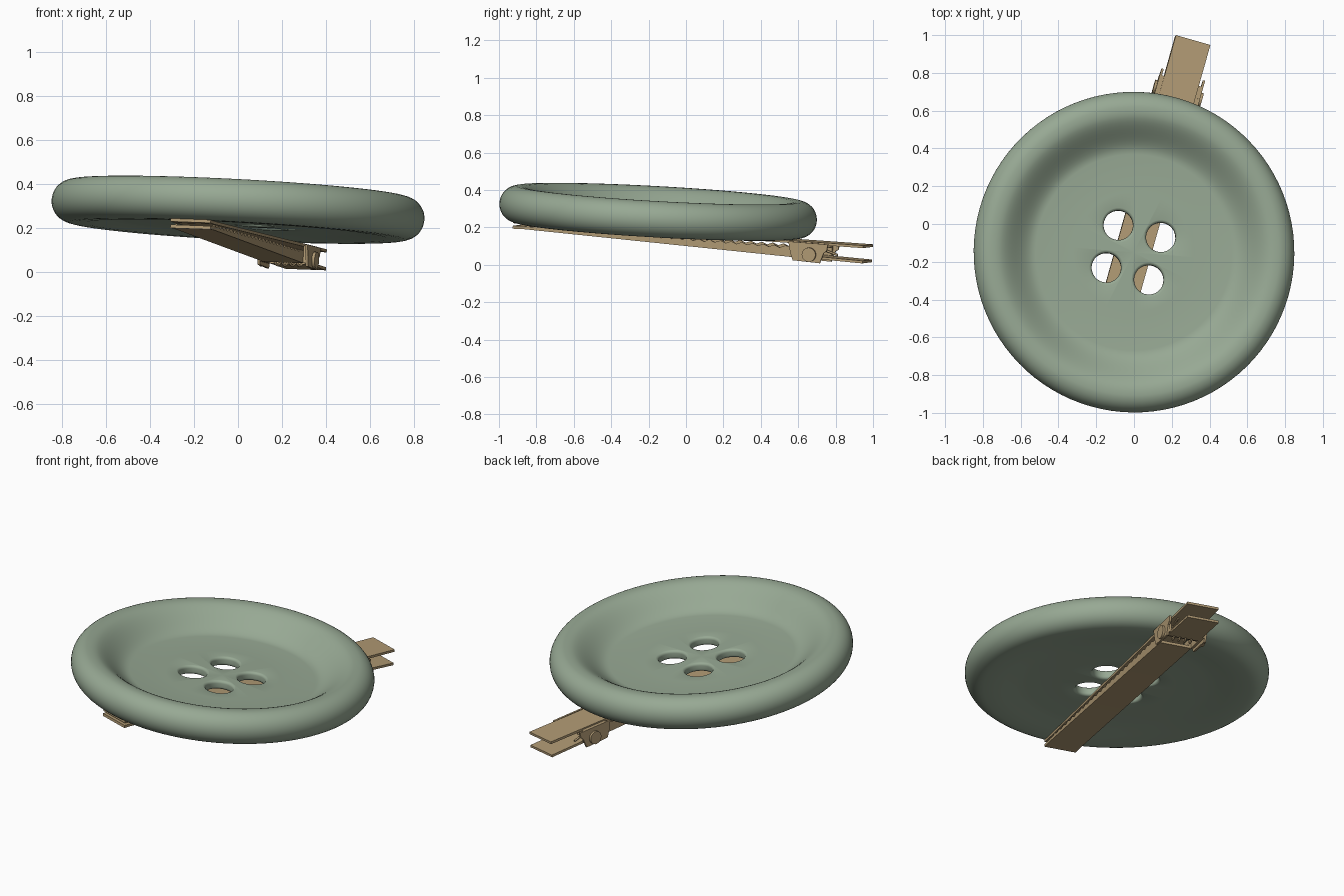
import bpy, bmesh, math
from mathutils import Matrix, Vector

if "Cube" in bpy.data.objects:
    bpy.data.objects.remove(bpy.data.objects["Cube"])

# tilted local frame: u across the clip, v along the clip, n out of the button
n = Vector((0.053, 0.056, 1)).normalized()
a = math.radians(15.9)
v = Vector((math.sin(a), math.cos(a), 0))
v = (v - n * v.dot(n)).normalized()
u = v.cross(n)
FRAME = Matrix.Translation((0, -0.149, 0.283)) @ Matrix((u, v, n)).transposed().to_4x4()


def material(name, color):
    m = bpy.data.materials.new(name)
    m.diffuse_color = (*color, 1)
    m.use_nodes = True
    m.node_tree.nodes["Principled BSDF"].inputs["Base Color"].default_value = m.diffuse_color
    return m


GREEN = material("sage green", (0.31, 0.395, 0.295))
TAN = material("tan metal", (0.44, 0.325, 0.175))


def finish(name, bm, mat):
    bmesh.ops.recalc_face_normals(bm, faces=bm.faces)
    me = bpy.data.meshes.new(name)
    bm.to_mesh(me)
    bm.free()
    ob = bpy.data.objects.new(name, me)
    bpy.context.collection.objects.link(ob)
    me.materials.append(mat)
    ob.matrix_world = FRAME
    smooth(ob)
    return ob


def smooth(ob):
    ob.data.polygons.foreach_set("use_smooth", [True] * len(ob.data.polygons))
    ob.data.set_sharp_from_angle(angle=math.radians(35))


def lathe(bm, profile, steps, center=(0, 0)):
    """Revolve an (r, z) profile around a vertical axis."""
    vs = [bm.verts.new((r, 0, z)) for r, z in profile]
    es = [bm.edges.new(p) for p in zip(vs, vs[1:])]
    bmesh.ops.spin(bm, geom=vs + es, cent=(0, 0, 0), axis=(0, 0, 1),
                   angle=2 * math.pi, steps=steps, use_duplicate=False)
    bmesh.ops.remove_doubles(bm, verts=bm.verts, dist=1e-5)
    bmesh.ops.translate(bm, verts=bm.verts, vec=(*center, 0))


def slab(bm, outline, u0, u1):
    """Extrude a (v, z) outline across the clip from u0 to u1."""
    f = bm.faces.new([bm.verts.new((u0, y, z)) for y, z in outline])
    r = bmesh.ops.extrude_face_region(bm, geom=[f])
    bmesh.ops.translate(bm, vec=(u1 - u0, 0, 0),
                        verts=[e for e in r["geom"] if isinstance(e, bmesh.types.BMVert)])


def strip(name, path, half, t=0.016):
    """Thin sheet following a (v, z) path."""
    bm = bmesh.new()
    slab(bm, path + [(y, z - t) for y, z in reversed(path)], -half, half)
    return finish(name, bm, TAN)


# button: dished disc with a fat rounded rim
TOP, BOT = -0.025, -0.078
prof = [(0, TOP), (0.32, TOP), (0.52, TOP)]
for i in range(1, 13):                       # concave rise up to the rim
    t = i / 12
    prof.append((0.52 + 0.22 * t, TOP + 0.121 * t * t * (3 - 2 * t)))
for i in range(1, 21):                       # rounded outer edge
    t = math.pi * (0.5 - i / 20)
    prof.append((0.745 + 0.105 * max(0, math.cos(t)) ** 0.9, 0.098 * math.sin(t)))
prof += [(0.69, -0.097), (0.63, -0.091), (0.56, -0.082), (0.50, BOT), (0.32, BOT), (0, BOT)]
bm = bmesh.new()
lathe(bm, prof, 96)
button = finish("button", bm, GREEN)

# four holes with softened edges
R, S = 0.078, 0.117
cut = [(0, 0.1), (0.098, 0.1), (0.098, TOP + 0.002)]
cut += [(R + 0.016 * (1 - math.sin(t)), TOP - 0.016 * (1 - math.cos(t)))
        for t in [math.pi / 2 * i / 5 for i in range(1, 6)]]
cut += [(R + 0.016 * (1 - math.cos(t)), BOT + 0.016 * (1 - math.sin(t)))
        for t in [math.pi / 2 * i / 5 for i in range(0, 5)]]
cut += [(0.098, BOT - 0.002), (0.098, -0.2), (0, -0.2)]
for x in (-S, S):
    for y in (-S, S):
        bm = bmesh.new()
        lathe(bm, cut, 32, (x, y))
        cutter = finish("hole_cutter", bm, GREEN)
        cutter.hide_render = True
        mod = button.modifiers.new("hole", "BOOLEAN")
        mod.operation, mod.solver, mod.object = "DIFFERENCE", "EXACT", cutter
        bpy.context.view_layer.objects.active = button
        bpy.ops.object.modifier_apply(modifier=mod.name)
        bpy.data.objects.remove(cutter)
smooth(button)

# clip arms
H = 0.095
strip("upper_arm", [(-0.775, -0.096), (-0.72, -0.098), (0.85, -0.097), (1.175, -0.097)], H, 0.014)
strip("lower_jaw", [(-0.775, -0.124), (-0.72, -0.122), (0.80, -0.170)], H)
strip("lower_handle", [(0.90, -0.172), (1.175, -0.179)], H, 0.014)

# toothed side walls of the lower jaw
bm = bmesh.new()
teeth = [(-0.70 + 1.44 * i / 48, -0.115 - 0.012 * (i % 2) - 0.012 * i / 48) for i in range(49)]
wall = [(-0.70, -0.132), *teeth, (0.80, -0.131), (0.80, -0.181)]
for s in (-1, 1):
    slab(bm, wall, s * (H - 0.012), s * H)
finish("toothed_walls", bm, TAN)

# hinge brackets, inner pair and outer pair
bm = bmesh.new()
outer = [(0.765, -0.102), (0.985, -0.104), (0.98, -0.14), (0.965, -0.15),
         (0.945, -0.207), (0.795, -0.201), (0.78, -0.165)]
inner = [(0.79, -0.105), (0.95, -0.105), (0.95, -0.185), (0.79, -0.185)]
for s in (-1, 1):
    slab(bm, outer, s * 0.108, s * 0.12)
    slab(bm, inner, s * 0.094, s * 0.109)
finish("hinge_brackets", bm, TAN)

# hinge pin with round heads
AXIS_V, AXIS_Z = 0.885, -0.165
bm = bmesh.new()
for r, d, x in ((0.014, 0.25, 0), (0.038, 0.014, -0.126), (0.038, 0.014, 0.126)):
    bmesh.ops.create_cone(bm, cap_ends=True, segments=24, radius1=r, radius2=r, depth=d,
                          matrix=Matrix.Translation((x, AXIS_V, AXIS_Z)) @ Matrix.Rotation(math.pi / 2, 4, "Y"))
finish("hinge_pin", bm, TAN)

# coil spring around the pin, with two straight legs
cu = bpy.data.curves.new("spring", "CURVE")
cu.dimensions, cu.bevel_depth, cu.bevel_resolution = "3D", 0.006, 2
cu.use_fill_caps = True
TURNS, STEP = 4, 16
pts = [(-0.07, 0.99, -0.167)]
for i in range(TURNS * STEP + 1):
    t = 2 * math.pi * i / STEP
    pts.append((-0.07 + 0.14 * i / (TURNS * STEP), AXIS_V + 0.029 * math.cos(t + 1.57),
                AXIS_Z + 0.029 * math.sin(t + 1.57)))
pts.append((0.07, 0.99, -0.117))
sp = cu.splines.new("POLY")
sp.points.add(len(pts) - 1)
for p, c in zip(sp.points, pts):
    p.co = (*c, 1)
cu.materials.append(TAN)
spring = bpy.data.objects.new("spring", cu)
bpy.context.collection.objects.link(spring)
spring.matrix_world = FRAME
